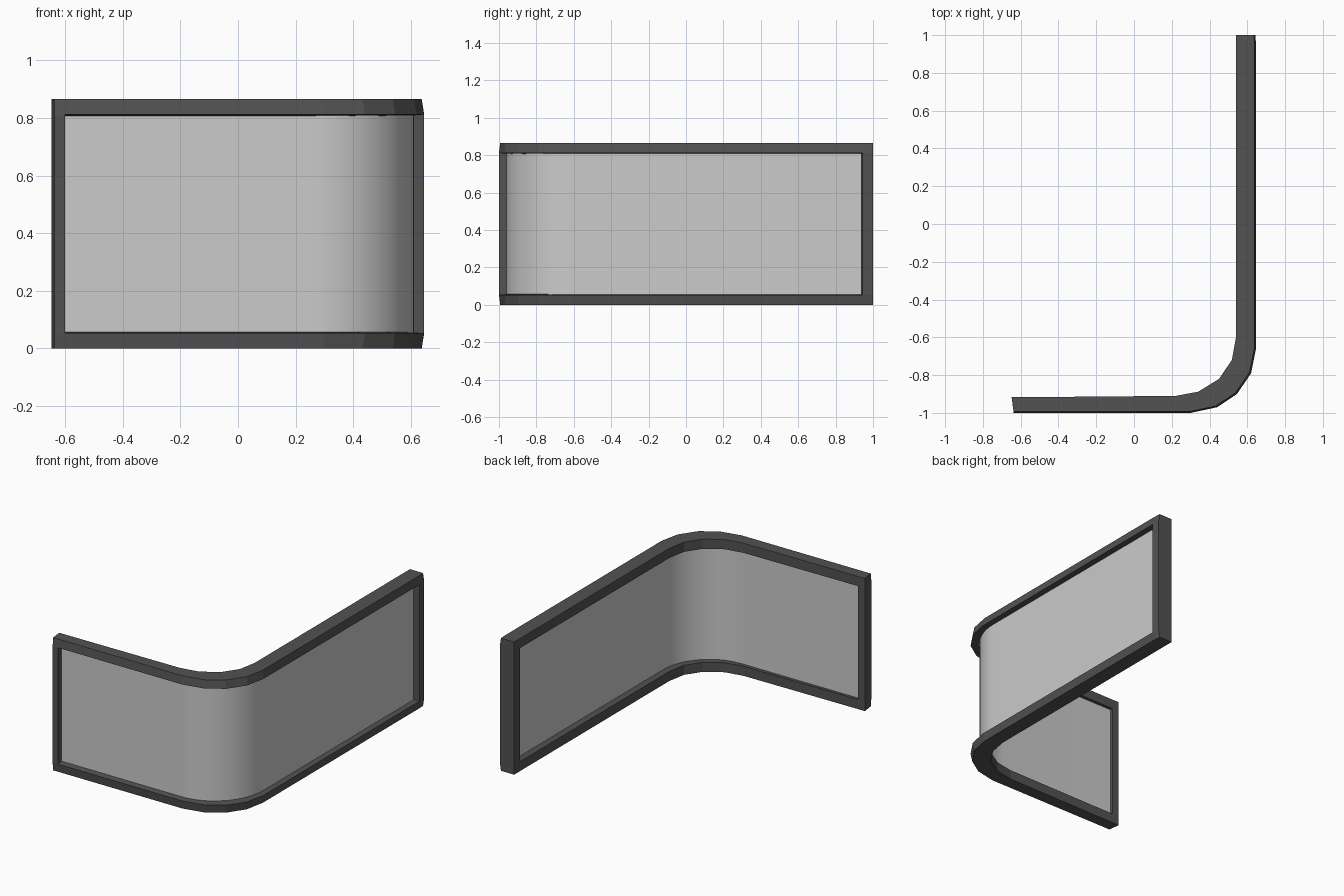
import bpy, bmesh, math

if "Cube" in bpy.data.objects:
    bpy.data.objects.remove(bpy.data.objects["Cube"])


def material(name, color):
    m = bpy.data.materials.new(name)
    m.diffuse_color = color
    m.use_nodes = True
    m.node_tree.nodes["Principled BSDF"].inputs["Base Color"].default_value = m.diffuse_color
    return m


def finish(bm, name, mat):
    bmesh.ops.recalc_face_normals(bm, faces=bm.faces[:])
    me = bpy.data.meshes.new(name)
    bm.to_mesh(me)
    bm.free()
    ob = bpy.data.objects.new(name, me)
    bpy.context.collection.objects.link(ob)
    me.materials.append(mat)
    return ob


# Frame: outer and inner plan outlines, paired station by station
outer = [(-.637, -1), (-.60, -1), (.30, -1), (.44, -.97), (.545, -.90),
         (.62, -.79), (.646, -.66), (.646, .945), (.643, 1)]
inner = [(-.648, -.917), (-.60, -.917), (.22, -.91), (.34, -.888), (.45, -.82),
         (.518, -.72), (.54, -.60), (.54, .938), (.54, 1)]
H = .865
bm = bmesh.new()
rings = []
for k, (o, i) in enumerate(zip(outer, inner)):
    t = .08                                  # outer face leans in at rims
    rim = [o[n] + (i[n] - o[n]) * t for n in (0, 1)]
    pts = [(*rim, 0), (*o, .053), (*o, H - .053), (*rim, H),
           (*i, H), (*i, H - .063), (*i, .062), (*i, 0)]
    rings.append([bm.verts.new(p) for p in pts])
last = len(rings) - 2
for k in range(last + 1):
    a, b = rings[k], rings[k + 1]
    post = k in (0, last)
    pairs = [(0, 1), (2, 3), (3, 4), (4, 5), (6, 7), (7, 0)]
    pairs += [(1, 2), (5, 6)] if post else [(1, 6), (2, 5)]
    for p, q in pairs:
        bm.faces.new((a[p], a[q], b[q], b[p]))
for r in (rings[0], rings[-1]):              # outer end caps
    bm.faces.new(r)
for r in (rings[1], rings[last]):            # window sides of the posts
    bm.faces.new((r[1], r[2], r[5], r[6]))
finish(bm, "frame", material("dark_frame", (.085, .085, .085, 1)))


# Curved pane: thin slab following the frame around the corner
def pane_path(r):
    cx, cy, n = .26, -.61, 16
    pts = [(-.60, cy - r)]
    for s in range(n + 1):
        a = -math.pi / 2 + s / n * math.pi / 2
        pts.append((cx + r * math.cos(a), cy + r * math.sin(a)))
    return pts + [(cx + r, .937)]


bm = bmesh.new()
rings = [[bm.verts.new((*p, z)) for p, z in ((o, .055), (o, .81), (i, .81), (i, .055))]
         for o, i in zip(pane_path(.35), pane_path(.33))]
for a, b in zip(rings, rings[1:]):
    for p in range(4):
        q = (p + 1) % 4
        bm.faces.new((a[p], a[q], b[q], b[p]))
bm.faces.new(rings[0])
bm.faces.new(rings[-1])
pane = finish(bm, "glass_pane", material("pane_grey", (.55, .55, .55, .6)))
bpy.ops.object.select_all(action='DESELECT')
pane.select_set(True)
bpy.context.view_layer.objects.active = pane
bpy.ops.object.shade_smooth_by_angle(angle=math.radians(40))
